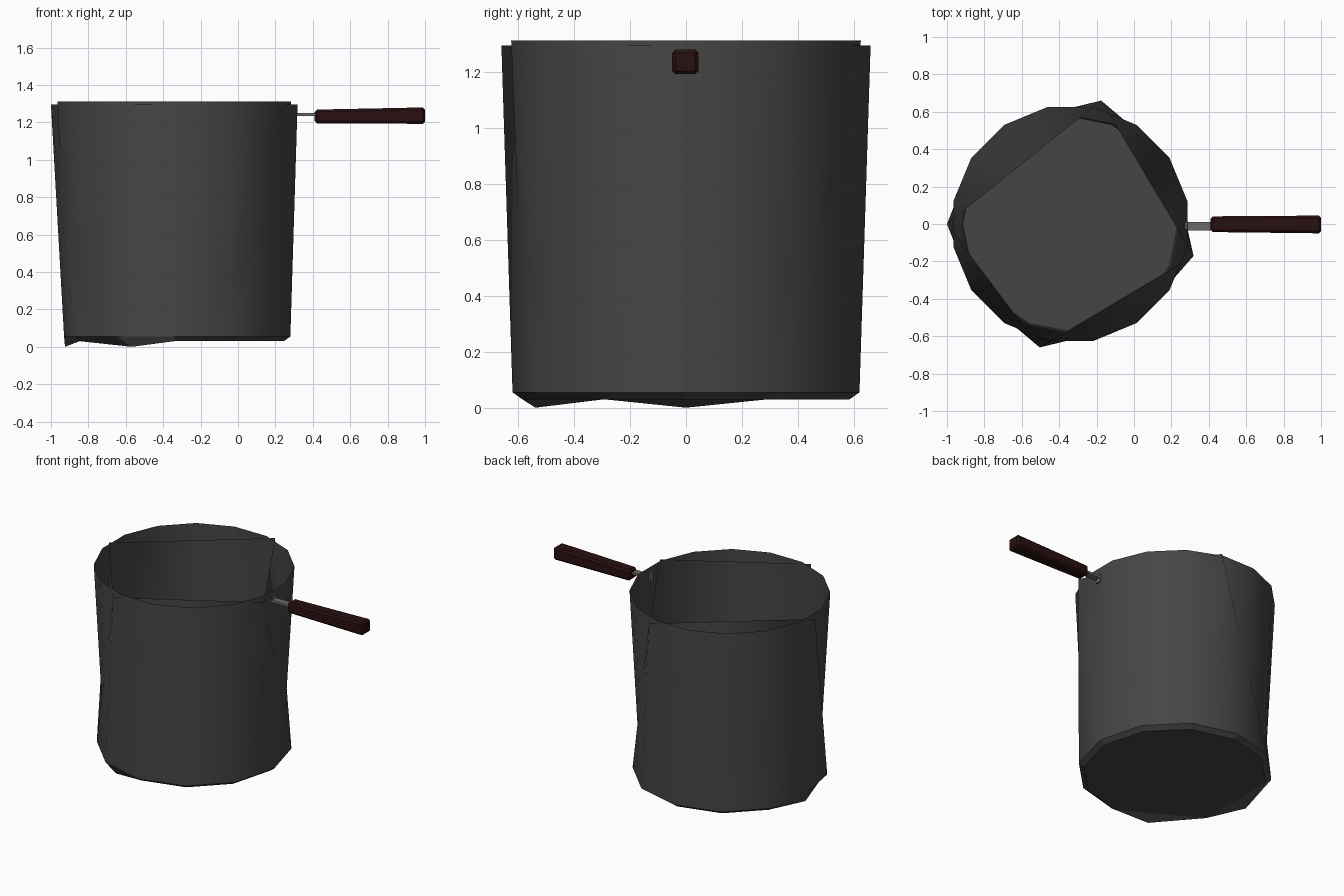
import bpy
import bmesh
from math import sin, cos, radians
from mathutils import Vector

cube = bpy.data.objects.get("Cube")
if cube:
    bpy.data.objects.remove(cube)

CX = -0.34  # pot axis


def material(name, rgb):
    m = bpy.data.materials.new(name)
    m.use_nodes = True
    m.diffuse_color = (*rgb, 1)
    bsdf = next(n for n in m.node_tree.nodes if n.type == 'BSDF_PRINCIPLED')
    bsdf.inputs["Base Color"].default_value = (*rgb, 1)
    return m


iron = material("dark iron", (0.06, 0.06, 0.06))
steel = material("grey steel", (0.15, 0.15, 0.15))
wood = material("dark red wood", (0.022, 0.005, 0.005))


def polar(angle, r, z):
    a = radians(angle)
    return (CX + r * cos(a), r * sin(a), z)


def make(name, verts, faces, mat, side=0):
    """Mesh object; side 1 / -1 gives rounded normals facing out / in."""
    me = bpy.data.meshes.new(name)
    me.from_pydata(verts, [], faces)
    me.materials.append(mat)
    me.update()
    ob = bpy.data.objects.new(name, me)
    bpy.context.collection.objects.link(ob)
    if side:
        for p in me.polygons:
            p.use_smooth = True
        normals = [Vector((v[0] - CX, v[1], 0)).normalized() * side for v in verts]
        me.normals_split_custom_set_from_vertices(normals)
    return ob


# Outer wall: four rim corners fanned down to a twelve-sided foot
N = 12
corners = [-14.5, 76, 180, 256]
rim = [polar(a, 0.66 if a == 180 else 0.68, 1.295) for a in corners]
foot = [polar(30 * i, 0.59 if i == 6 else 0.62, 0.055) for i in range(N)]


def nearest(angle):
    gap = lambda k: abs((angle - corners[k] + 180) % 360 - 180)
    return min(range(4), key=gap)


faces = []
for i in range(N):
    j = (i + 1) % N
    a, b = nearest(30 * i + 15), nearest(30 * j + 15)
    faces.append((i, j, N + a))
    if a != b:
        faces.append((j, N + b, N + a))
make("outer_wall", foot + rim, faces, iron, 1)

# Base: chamfer and flat bottom, with two points dipping to the ground
dips = {6: 180, 8: 247}
bottom = [polar(dips.get(i, 30 * i), 0.585, 0 if i in dips else 0.03) for i in range(N)]
faces = [(i, N + i, N + (i + 1) % N, (i + 1) % N) for i in range(N)]
faces.append([N + i for i in reversed(range(N)) if i not in dips])
faces += [(N + i + 1, N + i, N + i - 1) for i in dips]
make("base", foot + bottom, faces, iron)

# Inner wall: round rim tapering to the floor
M = 16
step = 360 / M
top = [polar(step * (i + 0.5), 0.637, 1.312) for i in range(M)]
low = [polar(step * i, 0.575, 0.05) for i in range(M)]
faces = []
for i in range(M):
    j = (i + 1) % M
    faces += [(M + i, i, M + j), (i, j, M + j)]
make("inner_wall", top + low, faces, iron, -1)
make("inner_floor", low, [tuple(range(M))], iron)


def bar(name, x0, x1, ends, mat, bevel=0):
    """Bar along x; ends holds (y0, y1, z0, z1) for each end."""
    verts = [(x, y, z) for x, (y0, y1, z0, z1) in zip((x0, x1), ends)
             for y, z in ((y0, z0), (y1, z0), (y1, z1), (y0, z1))]
    faces = [(3, 2, 1, 0), (4, 5, 6, 7)]
    faces += [(i, (i + 1) % 4, (i + 1) % 4 + 4, i + 4) for i in range(4)]
    ob = make(name, verts, faces, mat)
    bm = bmesh.new()
    bm.from_mesh(ob.data)
    bmesh.ops.recalc_face_normals(bm, faces=bm.faces)
    bm.to_mesh(ob.data)
    bm.free()
    if bevel:
        mod = ob.modifiers.new("soft edges", 'BEVEL')
        mod.width = bevel
        mod.segments = 1


# Handle: wall bracket, flat tang and wooden grip
bar("handle_bracket", 0.272, 0.29, [(-0.03, 0.01, 1.21, 1.27)] * 2, steel)
bar("handle_tang", 0.28, 0.43, [(-0.035, 0.01, 1.234, 1.25)] * 2, steel)
bar("handle_grip", 0.41, 1.0,
    [(-0.043, 0.041, 1.195, 1.268), (-0.05, 0.045, 1.192, 1.28)], wood, 0.012)
